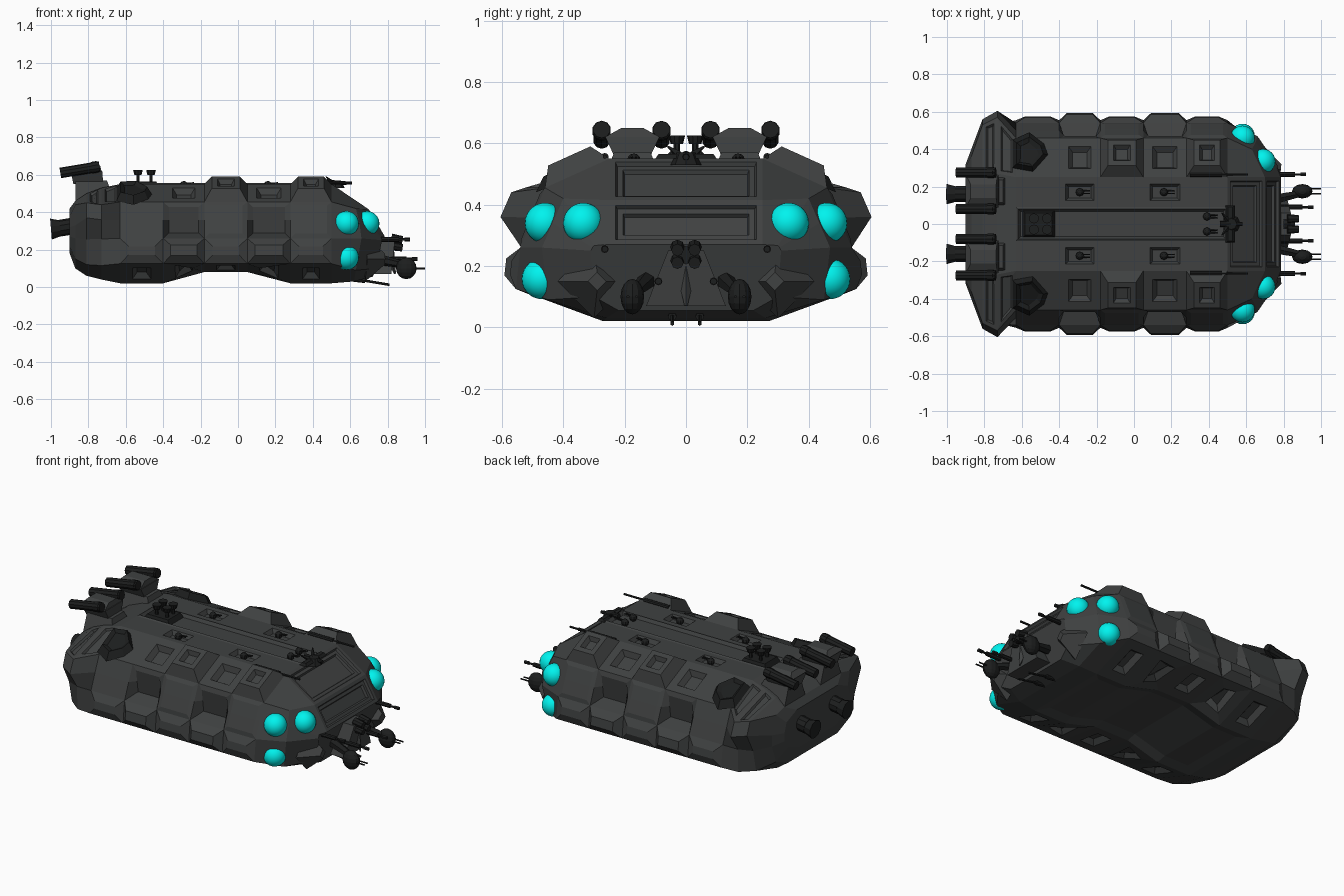
import bpy, bmesh
from mathutils import Vector

if "Cube" in bpy.data.objects:
    bpy.data.objects.remove(bpy.data.objects["Cube"])


def material(name, color):
    m = bpy.data.materials.new(name)
    m.diffuse_color = (*color, 1)
    m.use_nodes = True
    m.node_tree.nodes["Principled BSDF"].inputs["Base Color"].default_value = m.diffuse_color
    return m


HULL = material("dark_armour", (0.05, 0.053, 0.053))
BLACK = material("black_metal", (0.012, 0.013, 0.013))
GLOW = material("cyan_glass", (0.0, 0.9, 0.86))


def finish(name, bm, mat):
    me = bpy.data.meshes.new(name)
    bm.to_mesh(me)
    bm.free()
    me.materials.append(mat)
    ob = bpy.data.objects.new(name, me)
    bpy.context.collection.objects.link(ob)
    return ob


def rod(name, p0, p1, r, r2=None, sides=8, mat=BLACK):
    """Cylinder or cone between two points."""
    p0, p1 = Vector(p0), Vector(p1)
    bm = bmesh.new()
    bmesh.ops.create_cone(bm, cap_ends=True, segments=sides, radius1=r,
                          radius2=r if r2 is None else r2, depth=(p1 - p0).length)
    ob = finish(name, bm, mat)
    ob.location = (p0 + p1) / 2
    ob.rotation_euler = (p1 - p0).to_track_quat('Z', 'Y').to_euler()
    return ob


def ball(name, c, r, scale=(1, 1, 1), u=12, v=8, mat=BLACK):
    bm = bmesh.new()
    bmesh.ops.create_uvsphere(bm, u_segments=u, v_segments=v, radius=r)
    ob = finish(name, bm, mat)
    ob.location, ob.scale = c, scale
    return ob


def block(name, lo, hi, taper=(1, 1), shift=0, mat=HULL):
    """Box whose top is scaled by taper and moved along x by shift."""
    lo, hi = Vector(lo), Vector(hi)
    c, d = (lo + hi) / 2, hi - lo
    bm = bmesh.new()
    bmesh.ops.create_cube(bm, size=1)
    for v in bm.verts:
        top = v.co.z > 0
        v.co = Vector((v.co.x * d.x * (taper[0] if top else 1) + (shift if top else 0),
                       v.co.y * d.y * (taper[1] if top else 1), v.co.z * d.z)) + c
    return finish(name, bm, mat)


# Hull: half cross-sections (x, y, z) lofted from tail to nose
def ring(x, *yz):
    return [(x, y, z) for y, z in yz]


def mid(x, low):
    return ring(x, (.09, .55), (.25, .55), (.46, .455), (.50, .358), (.54, .26), (.555, .125), (.27, low))


rings = [
    ring(-.90, (.07, .42), (.20, .42), (.30, .38), (.32, .32), (.32, .27), (.28, .22), (.18, .18)),
    ring(-.87, (.09, .46), (.28, .46), (.36, .44), (.40, .33), (.40, .26), (.36, .15), (.24, .10)),
    ring(-.81, (.09, .50), (.28, .50), (.53, .45), (.56, .37), (.50, .255), (.47, .12), (.26, .06)),
    ring(-.73, (.09, .53), (.27, .53), (.57, .44), (.605, .36), (.535, .257), (.53, .115), (.27, .04)),
    mid(-.63, .02), mid(-.40, .02), mid(-.18, .08), mid(.05, .08), mid(.28, .02), mid(.50, .02),
    [(.70, .09, .415), (.70, .25, .415), (.63, .40, .42), (.65, .435, .34), (.66, .47, .26), (.63, .45, .09),
     (.62, .26, .03)],
    [(.785, .09, .27), (.785, .25, .27), (.765, .30, .267), (.768, .305, .26), (.77, .31, .25), (.74, .30, .10),
     (.72, .22, .055)],
]
bm = bmesh.new()
loops = [[bm.verts.new(p) for p in half + [(x, -y, z) for x, y, z in reversed(half)]] for half in rings]
F = {}
for i in range(len(loops) - 1):
    a, b = loops[i], loops[i + 1]
    for j in range(14):
        k = (j + 1) % 14
        F[i, j] = bm.faces.new((a[j], a[k], b[k], b[j]))
bm.faces.new(loops[0])
bm.faces.new(loops[-1])
bmesh.ops.recalc_face_normals(bm, faces=bm.faces)


def region(faces, *steps):
    """Inset joined faces; each step is (thickness, depth)."""
    for t, d in steps:
        bmesh.ops.inset_region(bm, faces=faces, thickness=t, depth=d, use_even_offset=True)


def panel(cols, rows, *steps):
    """Inset one panel per column on both sides."""
    for c in cols:
        region([F[c, r] for r in rows], *steps)
        region([F[c, 12 - r] for r in rows], *steps)


EVEN, ODD = (5, 7), (6, 8)
panel(EVEN, [0], (.035, 0), (.015, -.025))             # deck pits
panel(EVEN, [1], (.05, 0), (.022, -.03))               # shoulder pits
panel(ODD, [1], (.04, .062), (.03, 0), (.015, -.025))  # shoulder bumps
panel(ODD, [2, 3], (.025, .008))                       # side plates
panel(EVEN, [4], (.04, .042))                          # skirt bulges
panel((4, 6, 8), [4], (.045, .024))
panel((4, 5, 6, 7, 8), [5], (.065, 0), (.025, -.03))   # belly pits
panel((2, 3), [1], (.02, 0), (.008, -.012))            # fin panels
panel(EVEN, [2, 3], (.03, 0))                          # side recesses, deeper toward the bottom
for v in {v for c in EVEN for r in (2, 3, 9, 10) for v in F[c, r].verts}:
    v.co.y -= (1 if v.co.y > 0 else -1) * max(0, .43 - v.co.z) * .55
region([F[c, 13] for c in range(4, 9)], (.01, .006), (.012, -.02))    # spine trench
region([F[c, 6] for c in range(4, 9)], (.06, -.015))                  # belly channel
for c in (9, 10):                                                     # nose grilles
    region([F[c, j] for j in (0, 12, 13)], (.02, 0), (.006, -.014), (.018, 0), (.006, -.014))
finish("hull", bm, HULL)

# Chin wedge, its quad gun cluster and belly guns
block("chin_wedge", (.70, -.13, .07), (.82, .13, .25), (.9, .45), .025)
rod("chin_spike", (.80, 0, .20), (.84, 0, .07), .035, .005, 4, HULL)
rod("cluster_mount", (.80, 0, .235), (.86, 0, .235), .03)
for y in (-.028, .028):
    for z in (.22, .262):
        rod("cluster_barrel", (.82, y, z), (.88, y, z - .01), .024, .02)
    rod("belly_gun", (.55, y * 1.6, .05), (.68, y * 1.6, .035), .014)
    rod("belly_gun_barrel", (.66, y * 1.6, .037), (.81, y * 1.6, .012), .007, sides=6)

for s in (1, -1):
    # Glowing domes
    for c in ((.58, .46, .34), (.69, .335, .34), (.58, .47, .158)):
        ob = ball("glass_dome", (c[0], s * c[1], c[2]), .066, u=24, v=14, mat=GLOW)
        ob.data.polygons.foreach_set("use_smooth", [True] * len(ob.data.polygons))

    # Jaw facets and ball guns
    rod("jaw_facet", (.68, s * .30, .15), (.785, s * .29, .15), .12, .03, 4, HULL)
    rod("ball_gun_arm", (.74, s * .13, .15), (.88, s * .16, .12), .03, .02, 6)
    ball("ball_gun", (.90, s * .175, .10), .055, (1, .7, 1.05))
    for dy in (-.014, .014):
        rod("ball_gun_barrel", (.92, s * .175 + dy, .10), (1.0, s * .175 + dy, .10), .005, sides=6)

    # Nose guns
    for x0, x1, y, z in ((.72, .92, .265, .255), (.76, .96, .09, .15)):
        rod("nose_gun", (x0, s * y, z), (x1 - .06, s * y, z), .013)
        rod("nose_gun_barrel", (x0, s * y, z), (x1, s * y, z), .007, sides=6)
        rod("nose_gun_muzzle", (x1 - .03, s * y, z), (x1, s * y, z), .011, sides=6)

    # Shoulder long guns
    rod("long_gun", (.30, s * .265, .556), (.47, s * .265, .556), .013)
    rod("long_gun_barrel", (.45, s * .265, .556), (.61, s * .265, .556), .007, sides=6)

    # Small deck guns
    for x, y, z in ((-.29, .17, .53), (.16, .17, .53), (.39, .04, .54)):
        ball("deck_gun", (x, s * y, z + .015), .022, u=8, v=6)
        for dy in (-.007, .007):
            rod("deck_gun_barrel", (x, s * y + dy, z + .022), (x + .055, s * y + dy, z + .027), .004, sides=5)

    # Dark rear intakes on the shoulders
    bm = bmesh.new()
    base = [(-.65, .30, .53), (-.54, .28, .535), (-.46, .37, .495), (-.48, .43, .465), (-.56, .49, .44), (-.65, .45, .46)]
    lift = [(x * .75 - .14, y * .75 + .097, z * .8 + .14) for x, y, z in base]
    low, high = [[bm.verts.new((x, s * y, z)) for x, y, z in r] for r in (base, lift)]
    for j in range(6):
        k = (j + 1) % 6
        bm.faces.new((low[j], low[k], high[k], high[j]))
    cap = bm.faces.new(high)
    bmesh.ops.recalc_face_normals(bm, faces=bm.faces)
    bmesh.ops.inset_individual(bm, faces=[cap], thickness=.025, depth=-.015)
    finish("shoulder_intake", bm, BLACK)

    # Rear tube launchers
    y0 = s * .175
    block("launcher_base", (-.87, y0 - .10, .46), (-.66, y0 + .10, .57), (.8, .6), -.02)
    block("launcher_body", (-.88, y0 - .055, .55), (-.72, y0 + .055, .62), (1.05, 1.6), -.01)
    block("launcher_lid", (-.90, y0 - .09, .62), (-.73, y0 + .09, .65), (.8, .4), .01)
    for y in (.08, .275):
        a, b = Vector((-.95, s * y, .61)), Vector((-.74, s * y, .645))
        rod("launch_tube", a, b, .028, sides=10)
        rod("launch_tube_collar", a.lerp(b, .8), a.lerp(b, .95), .031, sides=10)

    # Rear thrusters
    rod("thruster", (-.86, s * .16, .33), (-.95, s * .16, .315), .045, .045, 10)
    rod("thruster_bell", (-.94, s * .16, .315), (-1.0, s * .16, .31), .04, .056, 10)

# Spine fittings: quad pod and forward mast turret
block("pod_base", (-.60, -.075, .53), (-.42, .075, .565), (.8, .8), 0, BLACK)
for x in (-.535, -.465):
    for y in (-.03, .03):
        rod("pod_stem", (x, y, .55), (x, y, .605), .01, sides=6)
        rod("pod_tube", (x, y, .598), (x, y, .625), .02, .027, sides=10)
rod("mast_base", (.52, 0, .53), (.52, 0, .57), .05, .03)
block("mast_arms", (.49, -.10, .55), (.54, .10, .565), (.5, .9), 0, BLACK)
rod("mast_gun", (.46, 0, .56), (.58, 0, .555), .016, .01)
for s in (1, -1):
    rod("mast_blade", (.50, s * .02, .56), (.47, s * .06, .59), .014, .003, 4)
